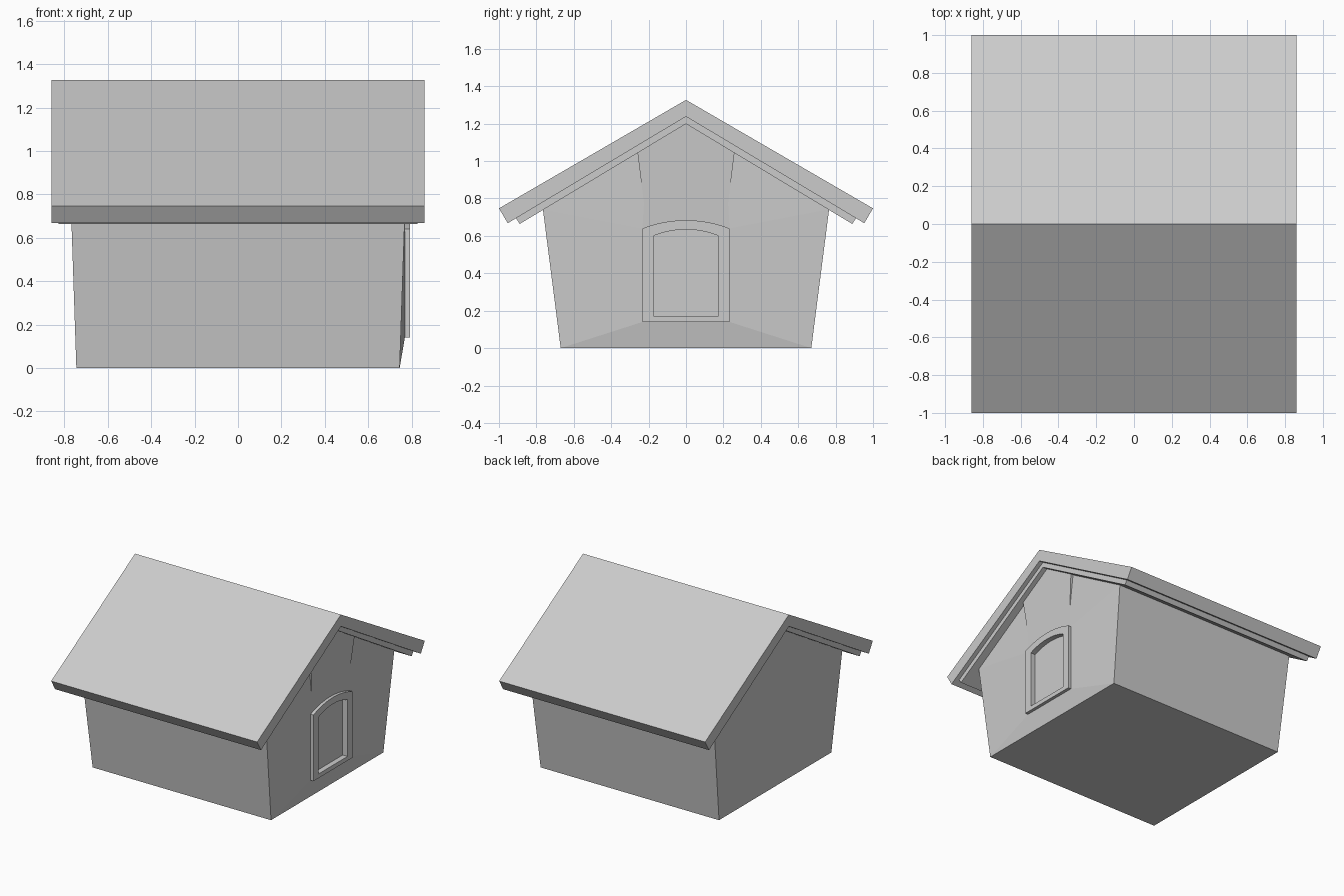
import bpy, bmesh, math

if "Cube" in bpy.data.objects:
    bpy.data.objects.remove(bpy.data.objects["Cube"])


def make(name, build):
    bm = bmesh.new()
    build(bm)
    bmesh.ops.remove_doubles(bm, verts=bm.verts, dist=1e-5)
    bmesh.ops.recalc_face_normals(bm, faces=bm.faces)
    me = bpy.data.meshes.new(name)
    bm.to_mesh(me)
    bm.free()
    ob = bpy.data.objects.new(name, me)
    bpy.context.collection.objects.link(ob)
    return ob


def face(bm, pts):
    return bm.faces.new([bm.verts.new(p) for p in pts])


def prism(name, profile, x0, x1):
    """Extrude a closed (y, z) profile along x."""
    def build(bm):
        f = face(bm, [(x0, y, z) for y, z in profile])
        ext = bmesh.ops.extrude_face_region(bm, geom=[f], use_keep_orig=True)
        for v in ext["geom"]:
            if isinstance(v, bmesh.types.BMVert):
                v.co.x = x1
    return make(name, build)


def chevron(top, eave_top, eave_low, low):
    (a, b), (c, d) = eave_top, eave_low
    return [(0, top), (a, b), (c, d), (0, low), (-c, d), (-a, b)]


# Roof: thick outer slab and thinner lining below it
prism("roof", chevron(1.327, (1.0, 0.747), (0.953, 0.668), 1.238), -0.86, 0.86)
prism("roof_lining", chevron(1.242, (0.912, 0.70), (0.889, 0.664), 1.199), -0.828, 0.828)


# Body: flared walls, front gable bulging towards the doorway
def body(bm):
    B, E = (0.745, 0.67, 0), (0.77, 0.765, 0.742)
    T, TP = (0.772, 0.26, 1.05), (0.792, 0.26, 1.05)
    P, F1, F0 = (0.773, 0.225, 0.775), (0.769, 0.233, 0.64), (0.769, 0.233, 0.14)
    R = (0.792, 0, 1.205)

    def m(p):
        return (p[0], -p[1], p[2])

    def back(p):
        return (-p[0], p[1], p[2])

    for s in (lambda p: p, m):
        face(bm, [s(p) for p in (B, E, F1, F0)])
        face(bm, [s(p) for p in (E, T, P, F1)])
        face(bm, [s(p) for p in (P, T, TP)])
        face(bm, [s(p) for p in (B, E, back(E), back(B))])
    face(bm, [F1, P, TP, R, m(TP), m(P), m(F1)])
    face(bm, [B, F0, m(F0), m(B)])
    face(bm, [B, m(B), back(m(B)), back(B)])
    face(bm, [back(p) for p in (B, E, (0.775, 0, 1.205), m(E), m(B))])


make("body", body)


# Doorway: arched frame around a recessed panel
def arch(w, z0, z1, rise, n=10):
    r = (w * w + rise * rise) / (2 * rise)
    a = math.asin(w / r)
    cz = z1 + rise - r
    top = [(r * math.sin(a - 2 * a * i / n), cz + r * math.cos(a - 2 * a * i / n))
           for i in range(n + 1)]
    return [(-w, z0), (w, z0)] + top


outer = arch(0.233, 0.14, 0.64, 0.044)
inner = arch(0.174, 0.172, 0.60, 0.034)


def frame(bm):
    n = len(outer)
    rings = [[(0.745, *p) for p in outer], [(0.793, *p) for p in outer],
             [(0.793, *p) for p in inner], [(0.745, *p) for p in inner]]
    for k in range(4):
        a, b = rings[k], rings[(k + 1) % 4]
        for i in range(n):
            j = (i + 1) % n
            face(bm, [a[i], a[j], b[j], b[i]])


make("door_frame", frame)
prism("door_panel", arch(0.2, 0.155, 0.62, 0.036), 0.74, 0.753)
